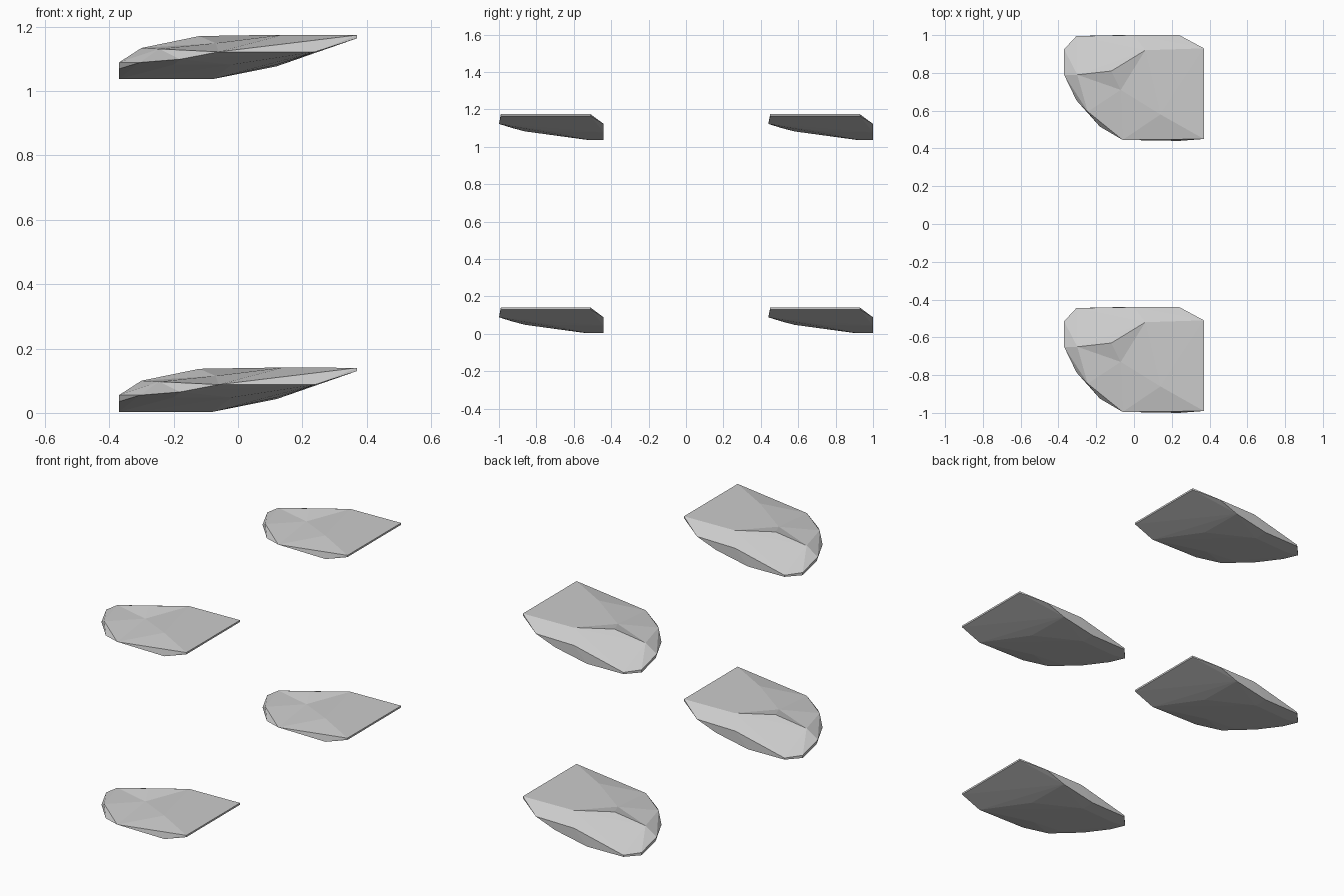
import bpy, bmesh
from mathutils import Vector

if "Cube" in bpy.data.objects:
    bpy.data.objects.remove(bpy.data.objects["Cube"])

# Key corners of one faceted stone slab (front lower copy)
RIM = [(-0.37, -0.515, 0.018), (-0.37, -0.65, 0.055), (-0.305, -0.785, 0.055),
       (-0.245, -0.845, 0.097), (-0.18, -0.925, 0.065), (-0.06, -0.995, 0.088),
       (0.24, -1.0, 0.088), (0.24, -0.44, 0.088), (0.0, -0.44, 0.085),
       (-0.305, -0.445, 0.012)]
TIP = [(0.37, y, z) for y in (-0.99, -0.51) for z in (0.13, 0.14)]
TOP = [(0.14, -0.86, 0.141), (0.06, -0.52, 0.14), (-0.12, -0.63, 0.137),
       (-0.30, -0.65, 0.10)]
BOTTOM = [(-0.37, -0.515, 0.003), (-0.305, -0.445, 0.003), (-0.08, -0.44, 0.003),
          (-0.08, -0.52, 0.003), (-0.30, -0.53, 0.003), (0.12, -0.44, 0.043),
          (0.12, -0.71, 0.048), (-0.02, -0.86, 0.048), (-0.20, -0.84, 0.048),
          (-0.37, -0.64, 0.035)]
DENT = (-0.07, -0.73, 0.115)


def make_slab_mesh():
    bm = bmesh.new()
    for p in RIM + TIP + TOP + BOTTOM:
        bm.verts.new(p)
    bmesh.ops.convex_hull(bm, input=bm.verts[:])
    loose = [v for v in bm.verts if not v.link_faces]
    bmesh.ops.delete(bm, geom=loose, context='VERTS')
    bmesh.ops.recalc_face_normals(bm, faces=bm.faces[:])
    bm.normal_update()
    # Shallow hollow in the upper face: refill the opening as a fan
    opening = [f for f in bm.faces if f.normal.z > 0.85
               and -0.23 < f.calc_center_median().x < 0.08
               and -0.96 < f.calc_center_median().y < -0.64]
    bmesh.ops.delete(bm, geom=opening, context='FACES')
    border = [e for e in bm.edges if len(e.link_faces) == 1]
    centre = bm.verts.new(Vector(DENT))
    for e in border:
        bm.faces.new((e.verts[0], e.verts[1], centre))
    bmesh.ops.recalc_face_normals(bm, faces=bm.faces[:])
    mesh = bpy.data.meshes.new("slab")
    bm.to_mesh(mesh)
    bm.free()
    return mesh


# Four identical slabs: front and back, lower and upper
slab = make_slab_mesh()
for level, dz in (("lower", 0.0), ("upper", 1.034)):
    for side, dy in (("front", 0.0), ("back", 1.44)):
        ob = bpy.data.objects.new(f"{level}_{side}_stone_slab", slab)
        ob.location = (0, dy, dz)
        bpy.context.collection.objects.link(ob)
